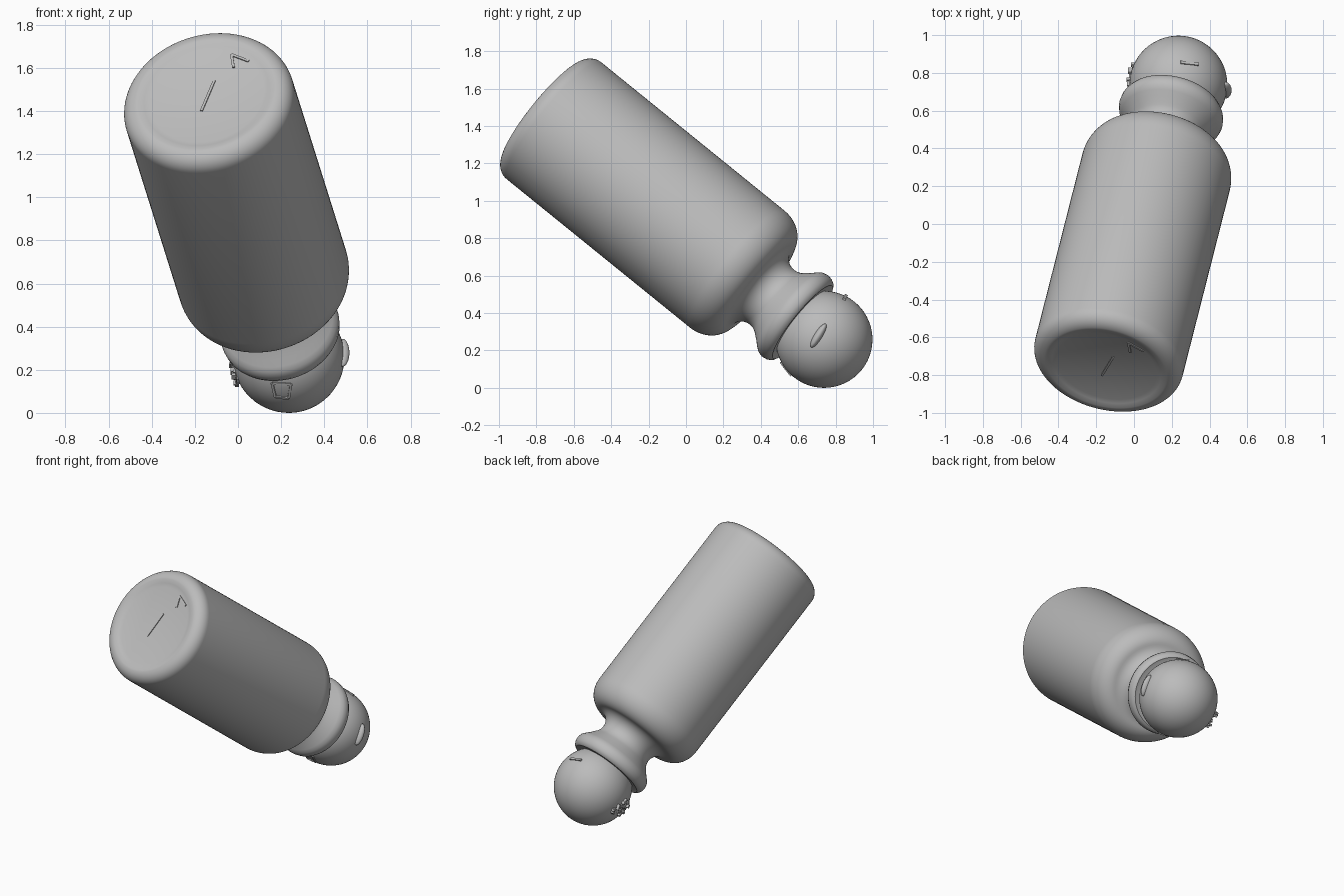
import bpy, bmesh, math, random
from mathutils import Vector, Matrix

if "Cube" in bpy.data.objects:
    bpy.data.objects.remove(bpy.data.objects["Cube"])

random.seed(4)
BALL = Vector((0.235, 0.738, 0.259))            # centre of the ball stopper
AXIS = Vector((-0.194, -0.762, 0.617)).normalized()   # from ball to bottle base
TILT = AXIS.to_track_quat('Z', 'Y').to_matrix().to_4x4()
BALL_R = 0.259

grey = bpy.data.materials.new("plain_grey")
grey.diffuse_color = (0.5, 0.5, 0.5, 1)
grey.use_nodes = True
grey.node_tree.nodes["Principled BSDF"].inputs["Base Color"].default_value = grey.diffuse_color


def finish(name, bm, matrix=Matrix.Identity(4), angle=40):
    bmesh.ops.recalc_face_normals(bm, faces=bm.faces)
    me = bpy.data.meshes.new(name)
    bm.to_mesh(me)
    bm.free()
    me.materials.append(grey)
    ob = bpy.data.objects.new(name, me)
    bpy.context.collection.objects.link(ob)
    ob.matrix_world = matrix
    bpy.ops.object.select_all(action='DESELECT')
    ob.select_set(True)
    bpy.context.view_layer.objects.active = ob
    bpy.ops.object.shade_smooth_by_angle(angle=math.radians(angle))
    return ob


def arc(cr, cs, a, b, start, end, n=10):
    """Elliptical arc of (radius, height) points, angles in degrees."""
    out = []
    for i in range(n + 1):
        t = math.radians(start + (end - start) * i / n)
        out.append((cr + a * math.cos(t), cs + b * math.sin(t)))
    return out


def lathe(name, profile, matrix, steps=96):
    bm = bmesh.new()
    verts = [bm.verts.new((r, 0, s)) for r, s in profile]
    edges = [bm.edges.new(p) for p in zip(verts, verts[1:])]
    bmesh.ops.spin(bm, geom=verts + edges, cent=(0, 0, 0), axis=(0, 0, 1),
                   angle=2 * math.pi, steps=steps)
    bmesh.ops.remove_doubles(bm, verts=bm.verts, dist=1e-5)
    return finish(name, bm, matrix)


# Bottle: recessed base, rounded foot, straight wall, shoulder, neck, lip
profile = [(0, 1.955), (0.27, 1.957), (0.295, 1.964)]
profile += arc(0.322, 1.893, 0.08, 0.08, 90, 0)
profile += arc(0.28, 0.61, 0.122, 0.155, 0, -90, 14)
profile += arc(0.28, 0.365, 0.092, 0.09, 90, 225, 14)[1:]
profile += [(0.235, 0.275), (0.258, 0.251), (0.273, 0.231), (0.28, 0.205),
            (0.276, 0.178), (0.265, 0.158), (0.25, 0.15), (0.23, 0.155), (0, 0.16)]
lathe("bottle", profile, Matrix.Translation(BALL) @ TILT)

# Ball stopper
bm = bmesh.new()
bmesh.ops.create_uvsphere(bm, u_segments=64, v_segments=32, radius=BALL_R)
finish("ball_stopper", bm, Matrix.Translation(BALL) @ TILT)


def bar(name, a, b, normal, width, thick):
    """Thin bar from a to b lying on a surface with the given normal."""
    x = (b - a).normalized()
    y = normal.cross(x).normalized()
    z = x.cross(y)
    rot = Matrix((x, y, z)).transposed().to_4x4()
    bm = bmesh.new()
    bmesh.ops.create_cube(bm, size=1)
    bmesh.ops.scale(bm, vec=((b - a).length, width, thick), verts=bm.verts)
    finish(name, bm, Matrix.Translation((a + b) / 2) @ rot)


def on_base(x, z):
    c = BALL + AXIS * 1.957
    y = c.y - ((x - c.x) * AXIS.x + (z - c.z) * AXIS.z) / AXIS.y
    return Vector((x, y, z))


# Shallow marks on the base
bar("base_scratch", on_base(-0.17, 1.40), on_base(-0.11, 1.54), AXIS, 0.012, 0.008)
corners = [on_base(-0.02, 1.60), on_base(-0.03, 1.66), on_base(0.05, 1.63)]
for p, q in zip(corners, corners[1:]):
    bar("base_mark", p, q, AXIS, 0.012, 0.012)


def on_ball(direction, lift=0.0):
    return BALL + direction.normalized() * (BALL_R + lift)


# Small raised square and short ridge on the ball
square = [Vector(v) for v in ((-0.07, -0.2, -0.11), (0.01, -0.2, -0.11),
                              (0.0, -0.17, -0.18), (-0.06, -0.17, -0.18))]
for i in range(4):
    p, q = square[i], square[(i + 1) % 4]
    bar("ball_square", on_ball(p), on_ball(q), p + q, 0.012, 0.016)
p, q = Vector((0.01, 0.11, 0.22)), Vector((0.10, 0.10, 0.20))
bar("ball_ridge", on_ball(p), on_ball(q), p + q, 0.016, 0.02)

# Leaf-shaped tab on the right of the ball
bm = bmesh.new()
bmesh.ops.create_uvsphere(bm, u_segments=16, v_segments=10, radius=1)
bmesh.ops.scale(bm, vec=(0.032, 0.022, 0.075), verts=bm.verts)
finish("side_tab", bm, Matrix.Translation(BALL + Vector((0.25, -0.03, 0.02)))
       @ Matrix.Rotation(math.radians(-32), 4, 'X'))

# Crumbly patch on the left of the ball
bm = bmesh.new()
for i in range(26):
    d = Vector((-0.25, random.uniform(-0.04, 0.12), 0))
    d.z = -0.07 - 0.3 * d.y + random.uniform(-0.06, 0.05)
    m = Matrix.Translation(on_ball(d, random.uniform(-0.005, 0.015)))
    m = m @ Matrix.Rotation(random.uniform(0, 3), 4, 'X')
    m = m @ Matrix.Diagonal((0.02, random.uniform(0.015, 0.04), 0.014, 1))
    bmesh.ops.create_cube(bm, size=1, matrix=m)
finish("rough_patch", bm)
